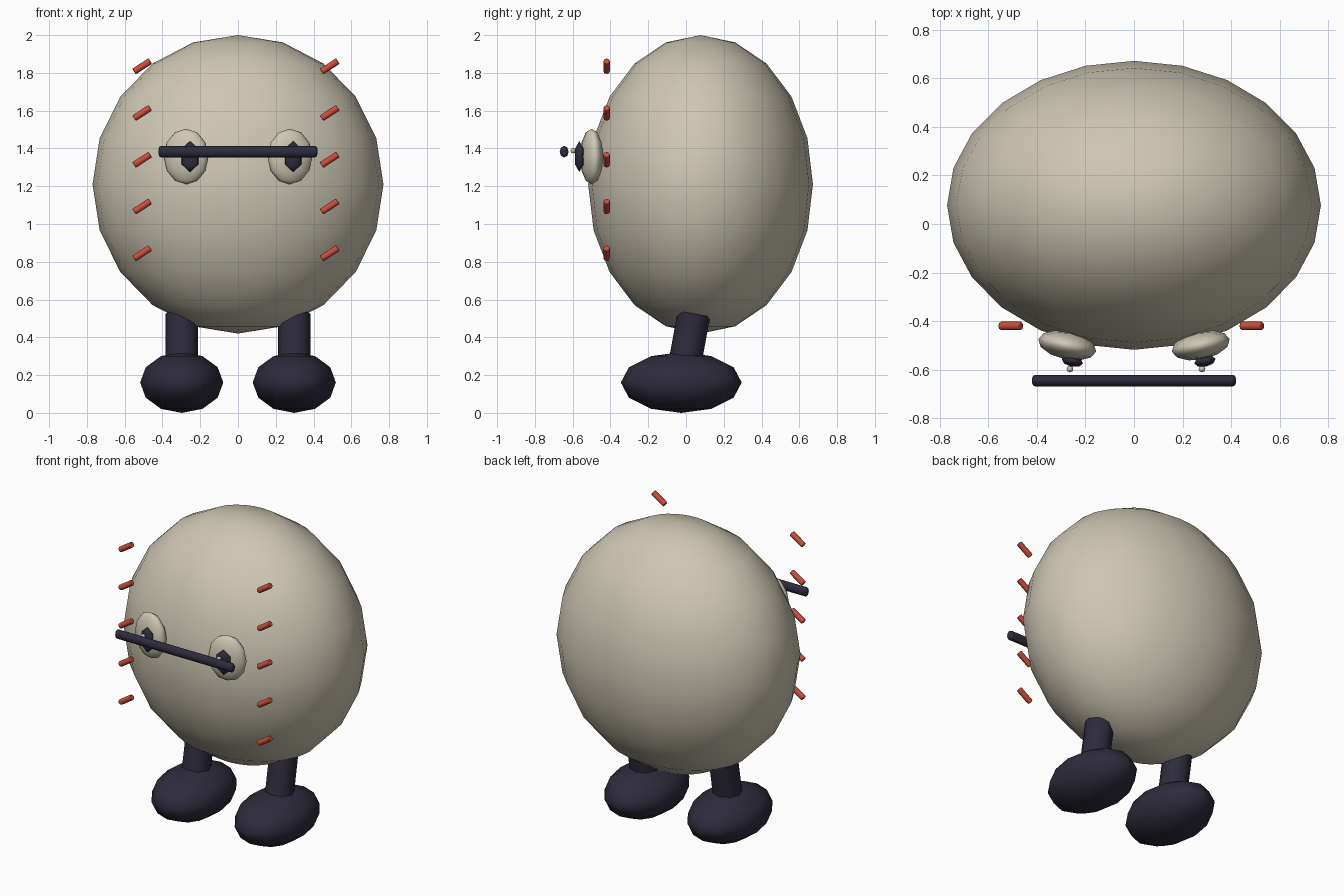
import bpy, math
from mathutils import Vector

if "Cube" in bpy.data.objects:
    bpy.data.objects.remove(bpy.data.objects["Cube"])


def material(name, rgb):
    m = bpy.data.materials.new(name)
    m.diffuse_color = (*rgb, 1)
    m.use_nodes = True
    m.node_tree.nodes["Principled BSDF"].inputs["Base Color"].default_value = m.diffuse_color
    return m


cream = material("cream", (0.62, 0.57, 0.46))
navy = material("dark_navy", (0.027, 0.025, 0.045))
red = material("brick_red", (0.60, 0.075, 0.045))


def finish(o, name, mat, angle):
    o.name = name
    o.data.materials.append(mat)
    bpy.ops.object.shade_smooth_by_angle(angle=math.radians(angle))
    return o


def ellipsoid(name, loc, radii, mat, segs, rings, yaw=0, angle=180):
    bpy.ops.mesh.primitive_uv_sphere_add(segments=segs, ring_count=rings, radius=1,
                                         location=loc, rotation=(0, 0, math.radians(yaw)))
    o = bpy.context.object
    o.scale = radii
    return finish(o, name, mat, angle)


def rod(name, a, b, radius, mat, sides=8, bevel=0, flatten=1):
    a, b = Vector(a), Vector(b)
    bpy.ops.mesh.primitive_cylinder_add(vertices=sides, radius=radius,
                                        depth=(b - a).length, location=(a + b) / 2)
    o = bpy.context.object
    o.rotation_euler = (b - a).to_track_quat('Z', 'Y').to_euler()
    o.scale.y = flatten
    if bevel:
        mod = o.modifiers.new("round_ends", 'BEVEL')
        mod.width = bevel
        mod.segments = 2
        mod.limit_method = 'ANGLE'
        mod.angle_limit = math.radians(60)
    return finish(o, name, mat, 50)


# Egg-shaped body
ellipsoid("body", (0, 0.077, 1.21), (0.77, 0.595, 0.79), cream, 24, 10)

for side, s in (("left", -1), ("right", 1)):
    # Leaning leg and long rounded foot
    rod(side + "_leg", (s * 0.298, -0.03, 0.13), (s * 0.298, 0.042, 0.525), 0.087, navy)
    ellipsoid(side + "_foot", (s * 0.298, -0.025, 0.161), (0.22, 0.32, 0.161), navy, 12, 6)
    # Eye turned slightly outwards; both pupils and glints sit off-centre
    ellipsoid(side + "_eye", (s * 0.275, -0.50, 1.357), (0.122, 0.058, 0.147), cream, 12, 6, s * 12)
    ellipsoid(side + "_pupil", (s * 0.273 + 0.019, -0.565, 1.357), (0.052, 0.027, 0.082),
              navy, 8, 3, s * 12)
    ellipsoid(side + "_glint", (s * 0.272 + 0.008, -0.597, 1.388), (0.014, 0.014, 0.014), cream, 8, 6)
    # Column of slanted dashes, all leaning the same way
    cx, dx, dz = s * 0.4965 - 0.011, 0.043, 0.028
    for i in range(5):
        z = 0.845 + 0.2475 * i
        rod(f"{side}_dash_{i + 1}", (cx - dx, -0.42, z - dz), (cx + dx, -0.42, z + dz),
            0.0175, red, 8, 0.004)

# Brow bar floating in front of the eyes
bar = rod("brow_bar", (-0.42, -0.645, 1.383), (0.42, -0.645, 1.383), 0.031, navy, 8, 0.014)
# Make the bar thinner front to back
for v in bar.data.vertices:
    world = bar.rotation_euler.to_matrix() @ v.co
    world.y *= 0.77
    v.co = bar.rotation_euler.to_matrix().transposed() @ world
